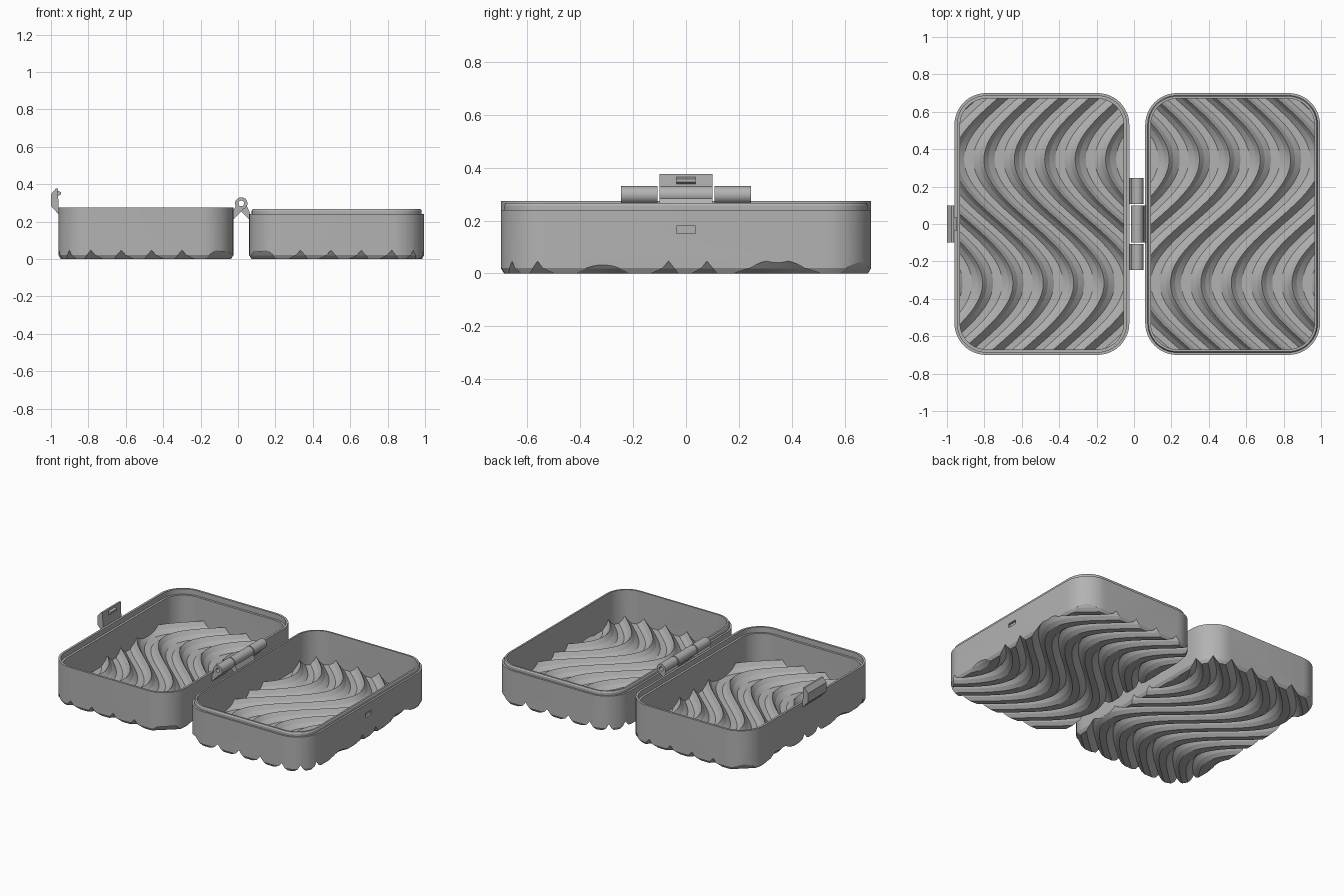
import bpy, bmesh, math

if "Cube" in bpy.data.objects:
    bpy.data.objects.remove(bpy.data.objects["Cube"])

AXIS_X, AXIS_Z = 0.0175, 0.297          # hinge axis; the trays mirror across it
X0, X1, Y, R = -0.96, -0.025, 0.70, 0.17  # left tray outline
PITCH, RISE, AMP, PERIOD = 0.1625, 0.05, 0.24, 1.32

grey = bpy.data.materials.new("grey_plastic")
grey.diffuse_color = (0.45, 0.45, 0.45, 1)
grey.use_nodes = True
grey.node_tree.nodes["Principled BSDF"].inputs["Base Color"].default_value = grey.diffuse_color


def mirrored(x, side):
    return x if side < 0 else 2 * AXIS_X - x


def finish(name, bm):
    bmesh.ops.recalc_face_normals(bm, faces=bm.faces)
    mesh = bpy.data.meshes.new(name)
    bm.to_mesh(mesh)
    bm.free()
    mesh.materials.append(grey)
    obj = bpy.data.objects.new(name, mesh)
    bpy.context.collection.objects.link(obj)
    return obj


def loft(name, loops, closed=False):
    """Skin a list of equal-length loops; cap the ends unless closed."""
    bm = bmesh.new()
    rings = [[bm.verts.new(p) for p in loop] for loop in loops]
    n = len(rings[0])
    pairs = list(zip(rings, rings[1:]))
    if closed:
        pairs.append((rings[-1], rings[0]))
    else:
        bm.faces.new(rings[0])
        bm.faces.new(rings[-1])
    for a, b in pairs:
        for i in range(n):
            j = (i + 1) % n
            bm.faces.new((a[i], a[j], b[j], b[i]))
    return finish(name, bm)


def outline(side, inset, z):
    """Rounded rectangle of a tray."""
    pts, r = [], R - inset
    corners = [(X1 - R, Y - R), (X0 + R, Y - R), (X0 + R, R - Y), (X1 - R, R - Y)]
    for q, (cx, cy) in enumerate(corners):
        for i in range(13):
            a = math.pi / 2 * (q + i / 12)
            pts.append((mirrored(cx + r * math.cos(a), side), cy + r * math.sin(a), z))
    return pts


def prism(name, side, levels):
    return loft(name, [outline(side, inset, z) for inset, z in levels])


def corrugation(name, side, offset, cap):
    """Solid between a wavy ribbed surface and a flat level."""
    cols = []
    for k in range(-4, 7):
        for f, h in ((0, 1), (0.15, 0.44), (0.35, 0), (0.65, 0), (0.85, 0.44)):
            cols.append((-0.725 + PITCH * (k + f), RISE * h))
    cols.append((-0.725 + PITCH * 7, RISE))
    rows = 80
    bm = bmesh.new()
    wave, flat = [], []
    for r in range(rows + 1):
        y = -0.76 + 1.52 * r / rows
        shift = -AMP * math.sin(2 * math.pi * (y - 0.015) / PERIOD)
        xs = [(mirrored(c + shift, side), h) for c, h in cols]
        wave.append([bm.verts.new((x, y, h + offset)) for x, h in xs])
        flat.append([bm.verts.new((x, y, cap)) for x, h in xs])
    n = len(cols)
    for r in range(rows):
        for c in range(n - 1):
            for g in (wave, flat):
                bm.faces.new((g[r][c], g[r][c + 1], g[r + 1][c + 1], g[r + 1][c]))
        for c in (0, n - 1):
            bm.faces.new((wave[r][c], wave[r + 1][c], flat[r + 1][c], flat[r][c]))
    for r in (0, rows):
        for c in range(n - 1):
            bm.faces.new((wave[r][c], wave[r][c + 1], flat[r][c + 1], flat[r][c]))
    return finish(name, bm)


def boolean(obj, cutter, operation):
    mod = obj.modifiers.new("cut", 'BOOLEAN')
    mod.operation, mod.solver, mod.object = operation, 'EXACT', cutter
    bpy.context.view_layer.objects.active = obj
    bpy.ops.object.modifier_apply(modifier=mod.name)
    bpy.data.objects.remove(cutter, do_unlink=True)


def extrude_y(name, profile, y0, y1):
    return loft(name, [[(x, y, z) for x, z in profile] for y in (y0, y1)])


def box(name, x0, x1, y0, y1, z0, z1):
    return extrude_y(name, [(x0, z0), (x1, z0), (x1, z1), (x0, z1)], y0, y1)


def smooth(obj, degrees):
    bpy.ops.object.select_all(action='DESELECT')
    obj.select_set(True)
    bpy.context.view_layer.objects.active = obj
    bpy.ops.object.shade_smooth_by_angle(angle=math.radians(degrees))


# Trays: the left one has a rebated rim, the right one a matching raised lip
base = [(0.012, 0), (0, 0.02)]
trays = [
    ("left_tray", -1, base + [(0, 0.274)],
     [(0.03, 0.001), (0.03, 0.238), (0.015, 0.238), (0.015, 0.4)]),
    ("right_tray", 1, base + [(0, 0.24), (0.013, 0.24), (0.013, 0.257), (0.018, 0.266)],
     [(0.03, 0.001), (0.03, 0.4)]),
]
for name, side, body, hollow in trays:
    tray = prism(name, side, body)
    cavity = prism("cavity_cutter", side, hollow)
    boolean(cavity, corrugation("floor_cutter", side, 0.037, 0.5), 'INTERSECT')
    boolean(tray, cavity, 'DIFFERENCE')
    boolean(tray, corrugation("groove_cutter", side, -0.003, -0.2), 'DIFFERENCE')
    if side > 0:  # latch slot in the outer wall
        boolean(tray, box("slot_cutter", 0.98, 1.05, -0.035, 0.035, 0.152, 0.179), 'DIFFERENCE')
    smooth(tray, 14)


# Hinge knuckles with arms running down to the tray walls
def circle(radius, y):
    return [(AXIS_X + radius * math.cos(a), y, AXIS_Z + radius * math.sin(a))
            for a in (math.tau * i / 32 for i in range(32))]


arm = [(-0.03, 0.205), (-0.03, 0.245), (-0.012, 0.284), (0.03, 0.268)]
for name, side, y0, y1 in (("hinge_front", -1, -0.245, -0.107),
                           ("hinge_middle", 1, -0.1, 0.1),
                           ("hinge_back", -1, 0.107, 0.245)):
    barrel = loft(name + "_knuckle", [circle(0.033, y0), circle(0.033, y1),
                                      circle(0.015, y1), circle(0.015, y0)], closed=True)
    smooth(barrel, 30)
    extrude_y(name + "_arm", [(mirrored(x, side), z) for x, z in arm], y0, y1)

# Latch on the left wall with its catch
extrude_y("latch", [(-0.958, 0.238), (-1.0, 0.282), (-1.0, 0.345),
                    (-0.975, 0.376), (-0.963, 0.376)], -0.1, 0.1)
extrude_y("latch_catch", [(-0.966, 0.335), (-0.947, 0.345),
                          (-0.947, 0.358), (-0.966, 0.365)], -0.035, 0.035)
